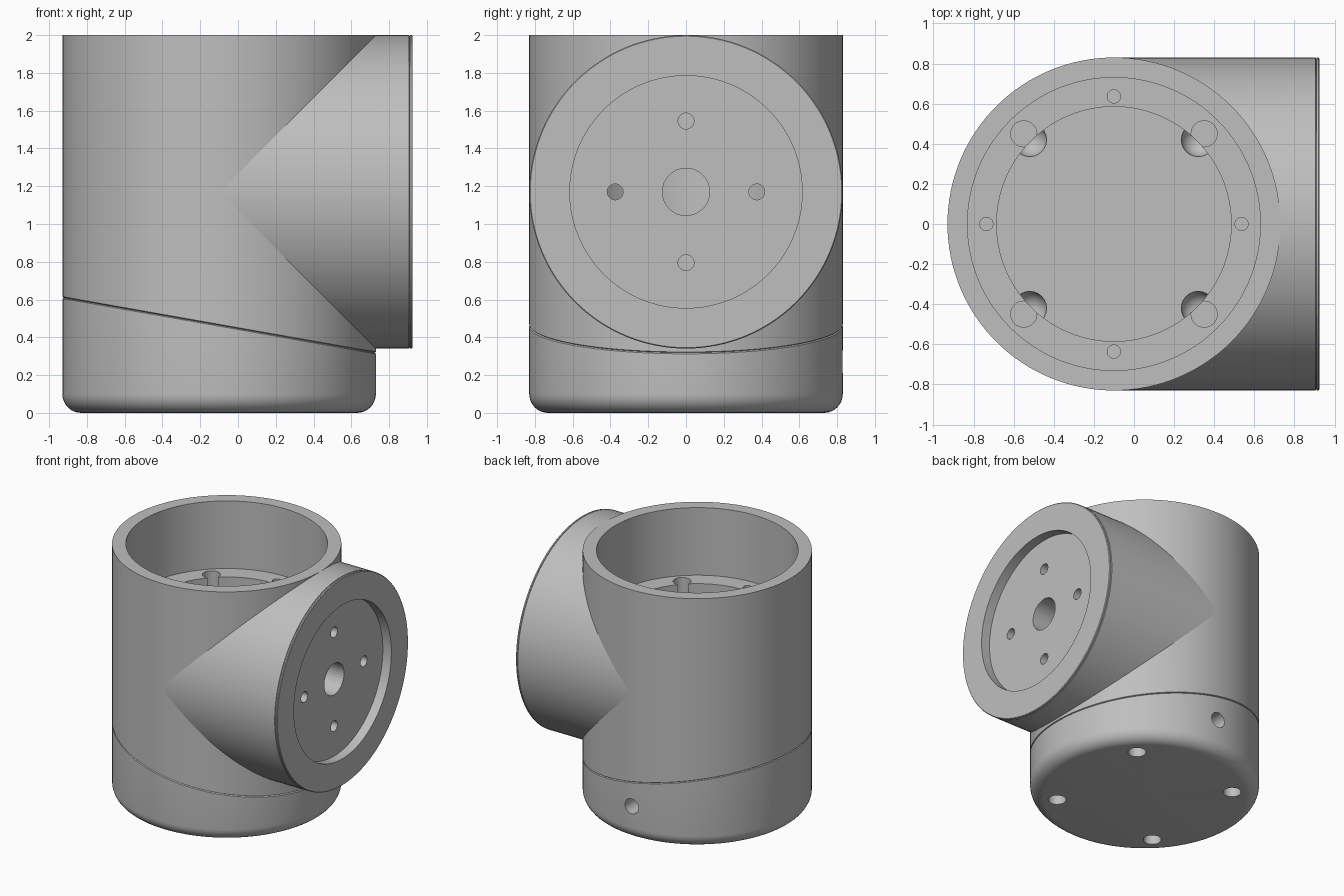
import bpy, bmesh, math
from mathutils import Matrix, Vector

cube = bpy.data.objects.get("Cube")
if cube:
    bpy.data.objects.remove(cube, do_unlink=True)

AXIS_X = -0.1      # vertical axis of the housing
PORT_Z = 1.17      # height of the side port axis
R = 0.83
SLOPE = -0.1765    # tilt of the seam between cap and housing
SEG = 128

grey = bpy.data.materials.new("plain grey")
grey.use_nodes = True
grey.diffuse_color = (0.52, 0.52, 0.52, 1)
grey.node_tree.nodes["Principled BSDF"].inputs["Base Color"].default_value = grey.diffuse_color


def to_object(name, bm):
    bmesh.ops.recalc_face_normals(bm, faces=bm.faces)
    mesh = bpy.data.meshes.new(name)
    bm.to_mesh(mesh)
    bm.free()
    mesh.materials.append(grey)
    obj = bpy.data.objects.new(name, mesh)
    bpy.context.collection.objects.link(obj)
    return obj


def lathe(name, profile, matrix):
    """Revolve (radius, height, slope) points about z into a closed solid."""
    bm = bmesh.new()
    rings = []
    for r, z, slope in profile:
        if r == 0:
            rings.append([bm.verts.new((0, 0, z))] * SEG)
            continue
        ring = []
        for i in range(SEG):
            a = math.tau * i / SEG
            x = r * math.cos(a)
            ring.append(bm.verts.new((x, r * math.sin(a), z + slope * x)))
        rings.append(ring)
    for low, high in zip(rings, rings[1:]):
        for i in range(SEG):
            j = (i + 1) % SEG
            corners = dict.fromkeys((low[i], low[j], high[j], high[i]))
            bm.faces.new(list(corners))
    bm.transform(matrix)
    return to_object(name, bm)


def drill(bm, start, end, radius):
    a, b = Vector(start), Vector(end)
    d = b - a
    m = Matrix.Translation((a + b) / 2) @ d.to_track_quat('Z', 'Y').to_matrix().to_4x4()
    bmesh.ops.create_cone(bm, cap_ends=True, segments=32, radius1=radius,
                          radius2=radius, depth=d.length, matrix=m)


def cut(obj, cutter):
    mod = obj.modifiers.new("cut", 'BOOLEAN')
    mod.operation = 'DIFFERENCE'
    mod.solver = 'EXACT'
    mod.object = cutter
    bpy.ops.object.select_all(action='DESELECT')
    bpy.context.view_layer.objects.active = obj
    obj.select_set(True)
    bpy.ops.object.modifier_apply(modifier=mod.name)


upright = Matrix.Translation((AXIS_X, 0, 0))
sideways = Matrix.Translation((0, 0, PORT_Z)) @ Matrix.Rotation(math.pi / 2, 4, 'Y')

# Housing: rounded base, slanted seam, stepped bore
fillet = 0.1
base = [(R - fillet + fillet * math.sin(t), fillet - fillet * math.cos(t), 0)
        for t in (math.pi / 2 * i / 8 for i in range(9))]
seam = [(R, 0.459, SLOPE), (R - 0.008, 0.464, SLOPE), (R, 0.469, SLOPE)]
bore = [(0.73, 2, 0), (0.73, 1.46, 0), (0.585, 1.46, 0), (0.585, 0.2, 0), (0, 0.2, 0)]
housing = lathe("housing", [(0, 0, 0)] + base + seam + [(R, 2, 0)] + bore, upright)

# Side port: recessed end plate with a fine groove behind its lip
rp = R - 0.0005
port = lathe("side_port", [
    (0, AXIS_X, 0), (rp, AXIS_X, 0), (rp, 0.905, 0), (rp - 0.008, 0.908, 0),
    (rp, 0.911, 0), (rp, 0.92, 0), (rp - 0.005, 0.925, 0),
    (0.615, 0.925, 0), (0.615, 0.85, 0), (0, 0.85, 0)], sideways)

# Clear the port out of the bore
bore_cutter = lathe("bore_cutter", [
    (0, 2.1, 0), (0.732, 2.1, 0), (0.732, 1.458, 0), (0.587, 1.458, 0),
    (0.587, 0.19, 0), (0, 0.19, 0)], upright)

# Screw, dowel and cable holes
bm = bmesh.new()
drill(bm, (0.2, 0, PORT_Z), (1, 0, PORT_Z), 0.125)
for k in range(4):
    a = math.pi / 2 * k
    c, s = math.cos(a), math.sin(a)
    y, z = 0.375 * c, PORT_Z + 0.375 * s
    drill(bm, (0.2, y, z), (1, y, z), 0.042)
    x, y = AXIS_X + 0.636 * c, 0.636 * s
    drill(bm, (x, y, 1.36), (x, y, 1.5), 0.033)
    c, s = math.cos(a + math.pi / 4), math.sin(a + math.pi / 4)
    x, y = AXIS_X + 0.636 * c, 0.636 * s
    drill(bm, (x, y, 1.26), (x, y, 1.5), 0.065)
    drill(bm, (x, y, -0.05), (x, y, 0.08), 0.065)
    dish = Matrix.Translation((AXIS_X + 0.594 * c, 0.594 * s, 0.205))
    bmesh.ops.create_uvsphere(bm, u_segments=24, v_segments=12, radius=0.085, matrix=dish)
drill(bm, (AXIS_X, 0.4, 0.27), (AXIS_X, 0.95, 0.27), 0.06)
hole_cutter = to_object("hole_cutter", bm)

cut(port, bore_cutter)
for part in (housing, port):
    cut(part, hole_cutter)
    bpy.ops.object.shade_smooth_by_angle(angle=math.radians(30))

for helper in (bore_cutter, hole_cutter):
    bpy.data.objects.remove(helper, do_unlink=True)
